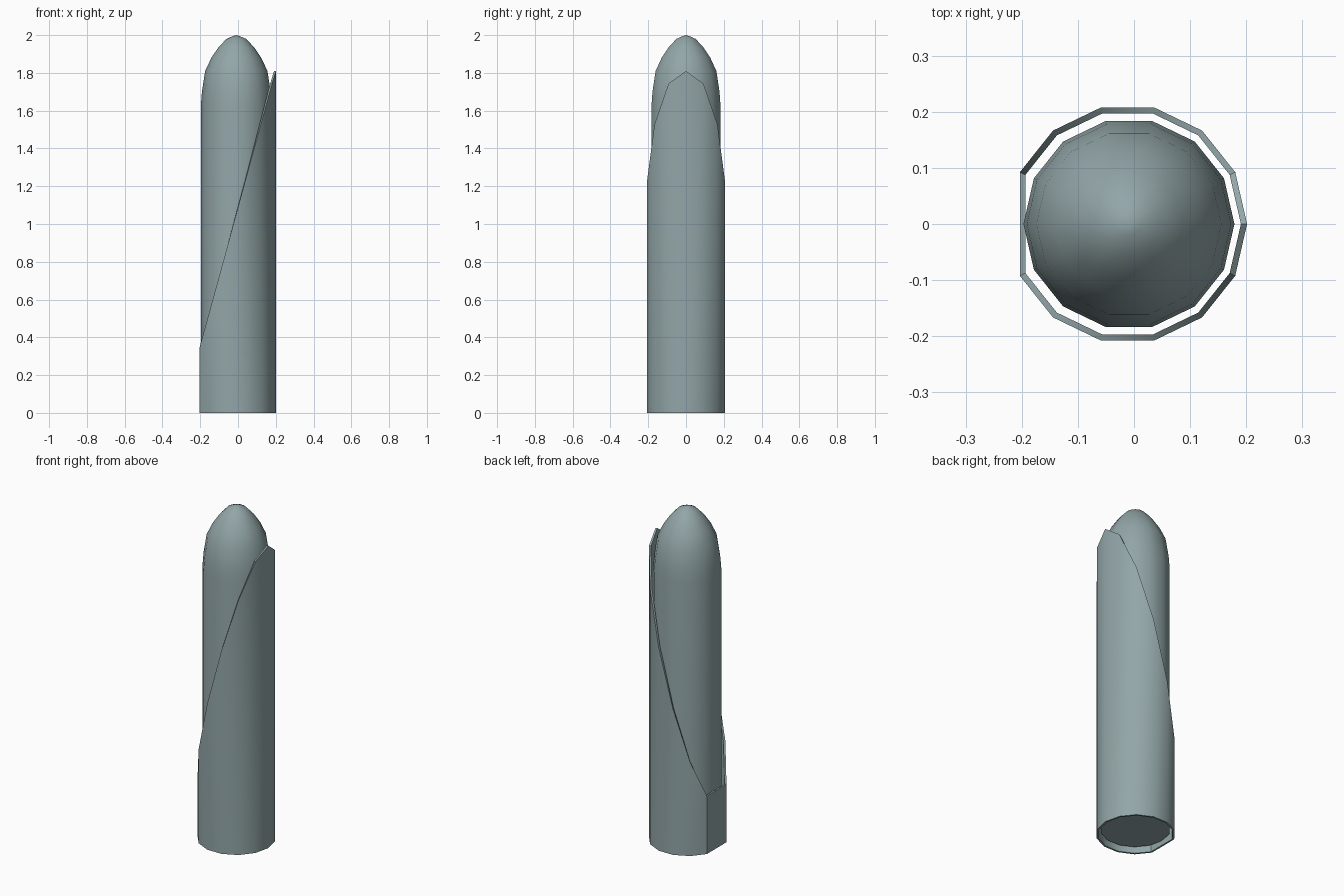
import bpy, bmesh, math

if "Cube" in bpy.data.objects:
    bpy.data.objects.remove(bpy.data.objects["Cube"])

N = 14
STEP = 2 * math.pi / N

mat = bpy.data.materials.new("grey teal")
mat.diffuse_color = (0.29, 0.38, 0.39, 1)
mat.use_nodes = True
mat.node_tree.nodes["Principled BSDF"].inputs["Base Color"].default_value = mat.diffuse_color


def ring(bm, r, height, cx, skip=()):
    """Polygon ring; height is a function of the cosine of the angle."""
    return [bm.verts.new((cx + r * math.cos(i * STEP), r * math.sin(i * STEP),
                          height(math.cos(i * STEP))))
            for i in range(N) if i not in skip]


def bridge(bm, a, b):
    n = len(a)
    for i in range(n):
        j = (i + 1) % n
        bm.faces.new((a[i], a[j], b[j], b[i]))


def finish(bm, name):
    bmesh.ops.recalc_face_normals(bm, faces=bm.faces)
    me = bpy.data.meshes.new(name)
    bm.to_mesh(me)
    bm.free()
    me.materials.append(mat)
    ob = bpy.data.objects.new(name, me)
    bpy.context.collection.objects.link(ob)
    bpy.ops.object.select_all(action='DESELECT')
    ob.select_set(True)
    bpy.context.view_layer.objects.active = ob
    bpy.ops.object.shade_smooth_by_angle(angle=math.radians(30))


# Outer sleeve: thin wall, slanted top, one corner left out for the flat back
bm = bmesh.new()
base = lambda c: 0.0
slant = lambda c: min(1.81, 1.045 + 0.775 * c)
loops = [ring(bm, r, h, -0.0115, skip=(N // 2,))
         for r, h in ((0.213, base), (0.213, slant), (0.202, slant), (0.202, base))]
for k in range(4):
    bridge(bm, loops[k], loops[(k + 1) % 4])
finish(bm, "slanted_sleeve")

# Inner core with a rounded, pointed tip
bm = bmesh.new()
profile = [(0.188, 0.03), (0.188, 1.62), (0.182, 1.70), (0.165, 1.81),
           (0.132, 1.88), (0.095, 1.935), (0.052, 1.98), (0.02, 1.994)]
rings = [ring(bm, r, lambda c, z=z: z, -0.009) for r, z in profile]
for a, b in zip(rings, rings[1:]):
    bridge(bm, a, b)
bm.faces.new(rings[0])
tip = bm.verts.new((-0.009, 0, 2.0))
for i in range(N):
    bm.faces.new((rings[-1][i], rings[-1][(i + 1) % N], tip))
finish(bm, "rounded_core")
